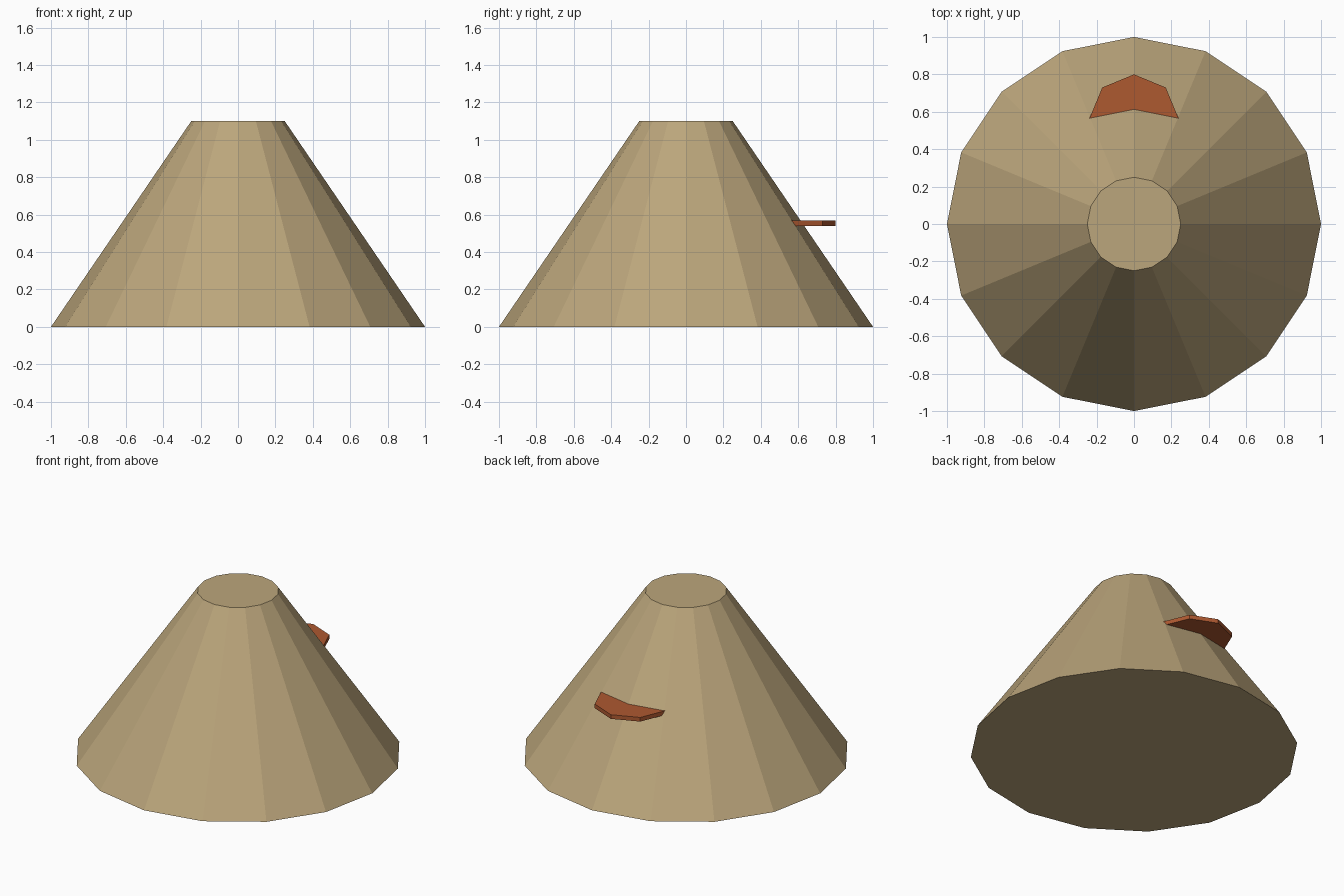
import bpy

if "Cube" in bpy.data.objects:
    bpy.data.objects.remove(bpy.data.objects["Cube"])


def frustum(name, sides, r_bottom, r_top, z0, z1, y, color):
    bpy.ops.mesh.primitive_cone_add(vertices=sides, radius1=r_bottom, radius2=r_top,
                                    depth=z1 - z0, location=(0, y, (z0 + z1) / 2))
    ob = bpy.context.object
    ob.name = name
    mat = bpy.data.materials.new(name + "_color")
    mat.diffuse_color = (*color, 1)
    mat.use_nodes = True
    mat.node_tree.nodes["Principled BSDF"].inputs["Base Color"].default_value = mat.diffuse_color
    ob.data.materials.append(mat)
    return ob


# Flat-topped, 16-sided hill
frustum("hill", 16, 1.0, 0.25, 0.0, 1.1, 0.0, (0.50, 0.38, 0.20))

# Octagonal ledge half sunk into the back slope
frustum("ledge", 8, 0.24, 0.24, 0.54, 0.568, 0.56, (0.42, 0.10, 0.03))
